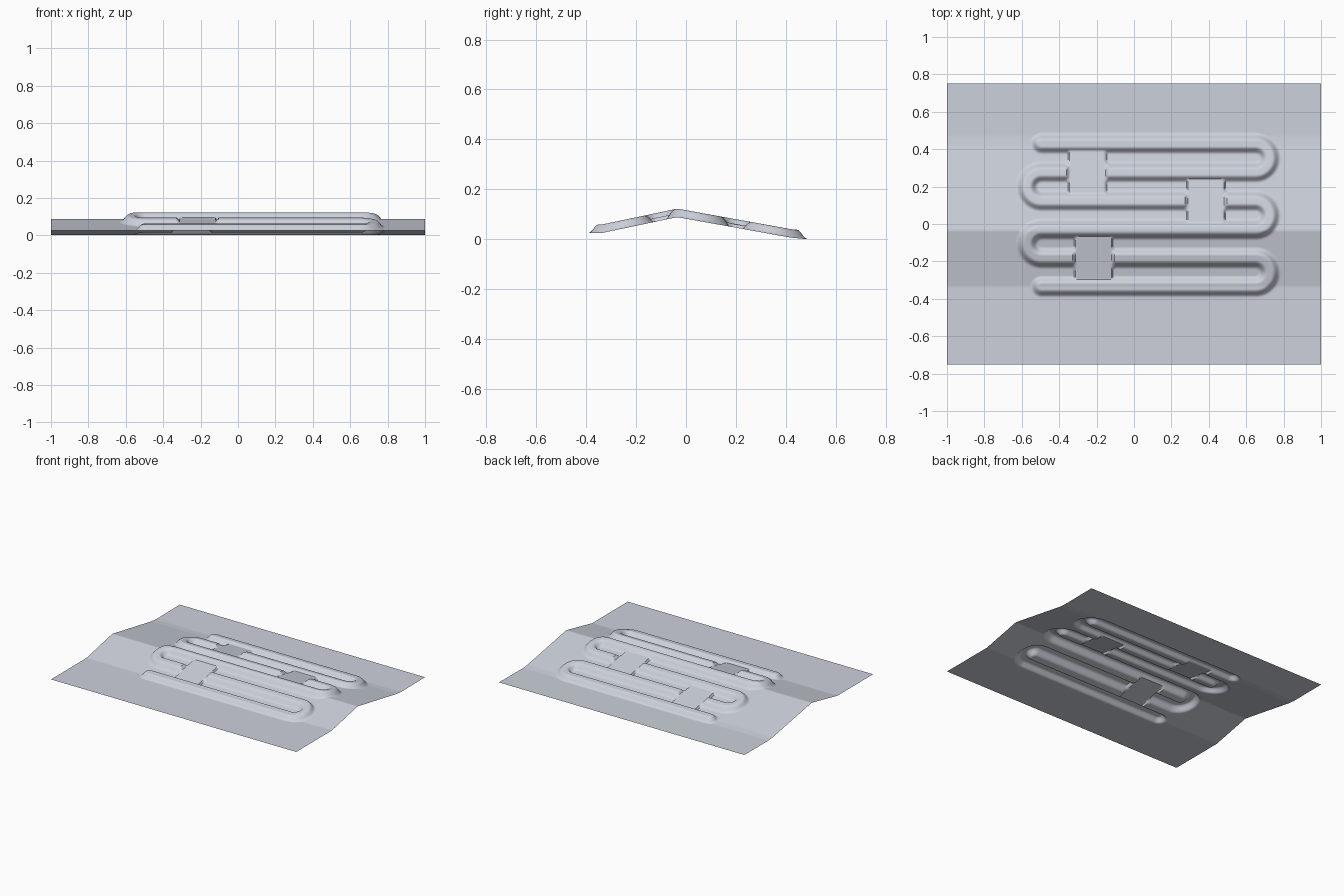
import bpy, bmesh, math

cube = bpy.data.objects.get("Cube")
if cube:
    bpy.data.objects.remove(cube, do_unlink=True)

ROWS = [0.43 - 0.153 * i for i in range(6)]      # straight channel runs, back to front
LEFT, RIGHT, TURN = -0.495, 0.65, 0.0765         # turn centres and radius
HALF, FLAT, RISE = 0.056, 0.016, 0.034           # embossed channel section
PADS = [(-0.25, ROWS[1]), (0.383, ROWS[2]), (-0.215, ROWS[4])]
PAD_X, PAD_Y, PAD_RISE = 0.095, 0.115, 0.015
FOLD = [(-0.75, 0.025), (-0.335, 0.025), (-0.035, 0.088),
        (0.42, 0.006), (0.47, 0.001), (0.75, 0.003)]


def smooth(t):
    t = min(1, max(0, t))
    return t * t * (3 - 2 * t)


# Folded sheet: a bent profile running along x
def fold(y):
    for (y0, z0), (y1, z1) in zip(FOLD, FOLD[1:]):
        if y <= y1:
            return z0 + (z1 - z0) * (y - y0) / (y1 - y0)
    return FOLD[-1][1]


# Serpentine channel: straight runs joined by half-circle turns
def channel(x, y):
    d = min(math.hypot(x - min(RIGHT, max(LEFT, x)), y - r) for r in ROWS)
    for i in range(5):
        mid = (ROWS[i] + ROWS[i + 1]) / 2
        dx = x - RIGHT if i % 2 == 0 else LEFT - x
        if dx > 0:
            d = min(d, abs(math.hypot(dx, y - mid) - TURN))
    return RISE * smooth((HALF - d) / (HALF - FLAT))


# Low pads that interrupt one run and bridge the gaps beside it
def emboss(x, y):
    h = channel(x, y)
    for px, py in PADS:
        dx, dy = abs(x - px), abs(y - py)
        if dy < PAD_Y:
            pad = PAD_RISE if dy < TURN else max(PAD_RISE, h)
            edge = 0.018 if dy < HALF else 0.008
            h += (pad - h) * smooth((PAD_X + edge - dx) / edge)
    return h


# Grid lines: dense around the embossing, sparse outside
def lines(low, high, start, end, step):
    n = round((end - start) / step)
    dense = [start + (end - start) * i / n for i in range(n + 1)]
    before = [low + (start - low) * i / 4 for i in range(4)]
    after = [end + (high - end) * (i + 1) / 4 for i in range(4)]
    return before + dense + after


xs = lines(-1, 1, -0.64, 0.80, 0.008)
ys = lines(-0.75, 0.75, -0.41, 0.50, 0.007)

bm = bmesh.new()
grid = [[bm.verts.new((x, y, fold(y) + emboss(x, y))) for x in xs] for y in ys]
for a, b in zip(grid, grid[1:]):
    for i in range(len(xs) - 1):
        bm.faces.new((a[i], a[i + 1], b[i + 1], b[i]))
mesh = bpy.data.meshes.new("embossed_sheet")
bm.to_mesh(mesh)
bm.free()

# Pale grey metal
colour = (0.61, 0.64, 0.71, 1)
mat = bpy.data.materials.new("pale_grey")
mat.use_nodes = True
mat.diffuse_color = colour
mat.node_tree.nodes["Principled BSDF"].inputs["Base Color"].default_value = colour
mesh.materials.append(mat)

sheet = bpy.data.objects.new("embossed_sheet", mesh)
bpy.context.collection.objects.link(sheet)
bpy.ops.object.select_all(action='DESELECT')
sheet.select_set(True)
bpy.context.view_layer.objects.active = sheet
bpy.ops.object.shade_smooth_by_angle(angle=math.radians(40))
